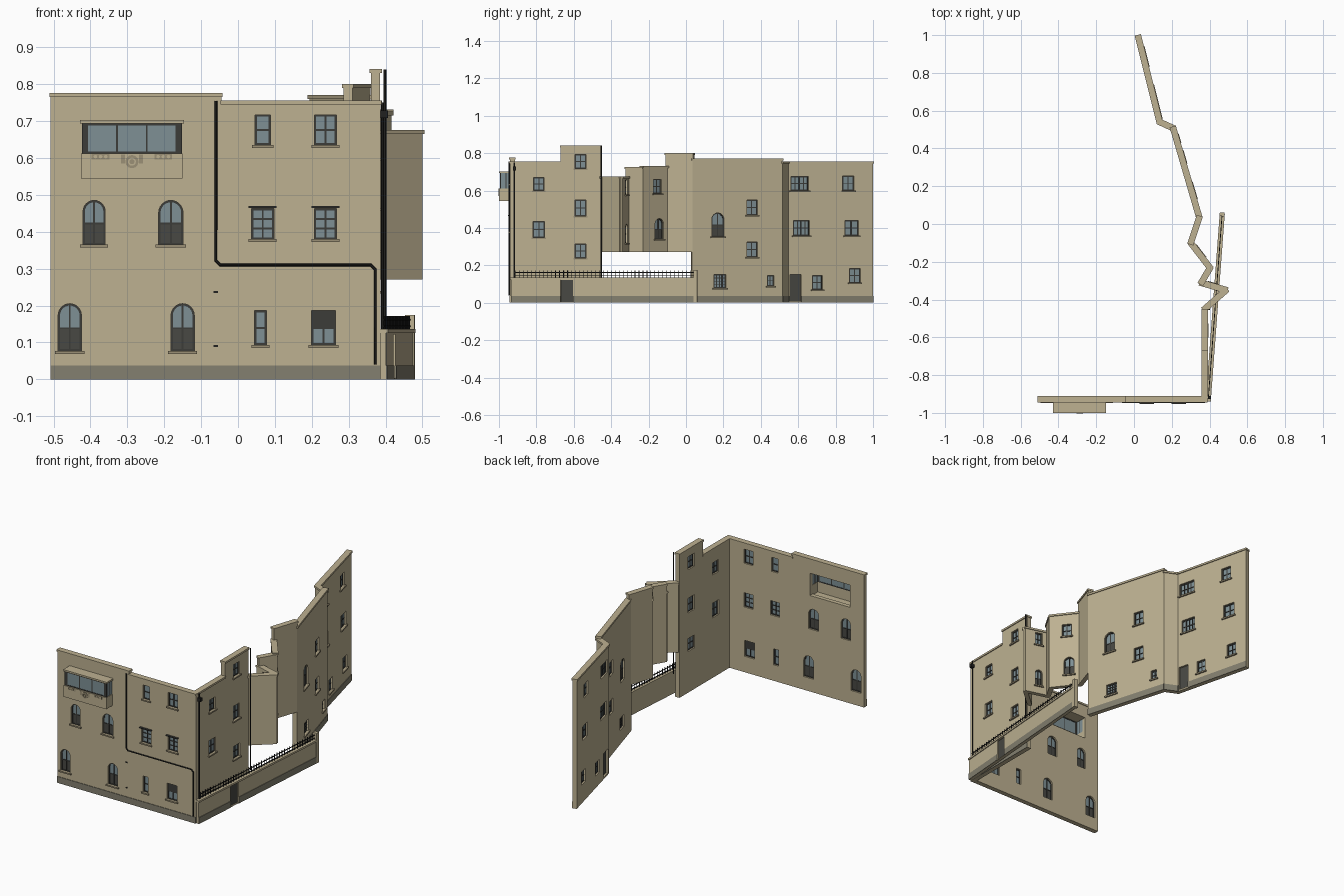
import bpy, bmesh, math
from mathutils import Matrix, Vector

cube = bpy.data.objects.get("Cube")
if cube:
    bpy.data.objects.remove(cube, do_unlink=True)


def material(name, r, g, b):
    m = bpy.data.materials.new(name)
    m.use_nodes = True
    m.diffuse_color = (r, g, b, 1)
    m.node_tree.nodes["Principled BSDF"].inputs["Base Color"].default_value = (r, g, b, 1)
    return m


STONE = material("sand stone", .51, .44, .285)
TRIM = material("stone trim", .33, .28, .18)
PLINTH = material("grey plinth", .23, .215, .16)
GLASS = material("blue grey glass", .21, .28, .30)
DARK = material("dark panel", .065, .065, .056)
FRAME = material("window frame", .045, .045, .04)
IRON = material("black iron", .015, .015, .014)

HALF = .0125     # half the wall thickness
BAR = .005       # window bar width


def bake(name, curve, matrix, mat):
    """Turn a curve into a clean mesh object."""
    temp = bpy.data.objects.new("temp", curve)
    bpy.context.collection.objects.link(temp)
    bpy.context.view_layer.update()
    graph = bpy.context.evaluated_depsgraph_get()
    mesh = bpy.data.meshes.new_from_object(temp.evaluated_get(graph))
    bpy.data.objects.remove(temp, do_unlink=True)
    bm = bmesh.new()
    bm.from_mesh(mesh)
    bmesh.ops.remove_doubles(bm, verts=bm.verts, dist=1e-5)
    bmesh.ops.recalc_face_normals(bm, faces=bm.faces)
    bm.transform(matrix)
    for f in bm.faces:
        f.material_index = 0
        f.smooth = False
    bm.to_mesh(mesh)
    bm.free()
    mesh.materials.clear()
    mesh.materials.append(mat)
    mesh.name = name
    bpy.context.collection.objects.link(bpy.data.objects.new(name, mesh))


def plate(name, mat, base, loops, w0, w1):
    """Flat outlines (inner loops are holes) extruded from depth w0 to w1."""
    if not loops:
        return
    curve = bpy.data.curves.new(name, 'CURVE')
    curve.dimensions = '2D'
    curve.fill_mode = 'BOTH'
    curve.extrude = (w1 - w0) / 2
    for loop in loops:
        s = curve.splines.new('POLY')
        s.points.add(len(loop) - 1)
        for p, (u, z) in zip(s.points, loop):
            p.co = (u, z, 0, 1)
        s.use_cyclic_u = True
    bake(name, curve, base @ Matrix.Translation((0, 0, (w0 + w1) / 2)), mat)


def pipe(name, points, radius=.004):
    curve = bpy.data.curves.new(name, 'CURVE')
    curve.dimensions = '3D'
    curve.bevel_depth = radius
    curve.bevel_resolution = 1
    curve.use_fill_caps = True
    s = curve.splines.new('POLY')
    s.points.add(len(points) - 1)
    for p, co in zip(s.points, points):
        p.co = (*co, 1)
    bake(name, curve, Matrix.Identity(4), IRON)


def rect(u0, u1, z0, z1):
    return [(u0, z0), (u1, z0), (u1, z1), (u0, z1)]


def ring(u, z, r, n=12):
    return [(u + r * math.cos(math.tau * i / n), z + r * math.sin(math.tau * i / n)) for i in range(n)]


def arch(u0, u1, z0, z1):
    r, um = (u1 - u0) / 2, (u0 + u1) / 2
    arc = [(um + r * math.cos(math.pi * i / 12), z1 - r + r * math.sin(math.pi * i / 12)) for i in range(13)]
    return [(u0, z0), (u1, z0)] + arc


def panes(u0, u1, z0, z1, cols, rows):
    w, h = (u1 - u0 - BAR) / cols, (z1 - z0 - BAR) / rows
    return [rect(u0 + BAR + i * w, u0 + (i + 1) * w, z0 + BAR + j * h, z0 + (j + 1) * h)
            for j in range(rows) for i in range(cols)]


def arch_panes(u0, u1, z0, z1):
    """Two square panes below, two quarter-round panes above."""
    um, r = (u0 + u1) / 2, (u1 - u0) / 2 - BAR
    zm, spring, g = z0 + (z1 - z0) * .5, z1 - BAR - r, BAR / 2
    top = spring + math.sqrt(r * r - g * g)
    upper = []
    for side in (-1, 1):
        arc = [(um + side * r * math.cos(math.pi * i / 12), spring + r * math.sin(math.pi * i / 12)) for i in range(6)]
        upper.append([(um + side * g, zm), (um + side * (r), zm)] + arc + [(um + side * g, top)])
    return panes(u0, u1, z0, zm, 2, 1), upper


def frame_of(a, b):
    """Local axes: along the wall, up, outwards."""
    d = Vector((b[0] - a[0], b[1] - a[1], 0)).normalized()
    n = d.cross(Vector((0, 0, 1)))
    m = Matrix((d, (0, 0, 1), n)).transposed().to_4x4()
    m.translation = (a[0], a[1], 0)
    return m


GRIDS = {"sash": (2, 2), "slim": (1, 2), "tall": (2, 3), "wide": (4, 2), "bars": (4, 4), "blind": (2, 2)}


def wall(name, a, b, z0, tops, openings=(), axis=1, ext=.006, half=HALF):
    """A wall from a to b; tops are (end position, height), openings (kind, centre, z, width, height)."""
    base = frame_of(a, b)
    length = math.dist(a, b)
    along = lambda c: (c - a[axis]) / (b[axis] - a[axis]) * length
    steps, start = [], -ext
    for end, h in tops:
        stop = length + ext if end is None else along(end)
        steps.append((start, stop, h))
        start = stop
    outline = [(-ext, z0), (length + ext, z0)]
    for u0, u1, h in reversed(steps):
        outline += [(u1, h), (u0, h)]
    holes, frames, glass, dark, blinds, sills, hoods, doors = ([] for _ in range(8))
    for kind, c, z, w, h in openings:
        u0, u1 = sorted((along(c - w / 2), along(c + w / 2)))
        box = (u0, u1, z, z + h)
        shape = arch(*box) if kind == "arch" else rect(*box)
        holes.append(shape)
        if kind == "open":
            continue
        if kind == "door":
            dark.append(shape)
            doors.append((u0, u1))
            continue
        frames.append(shape)
        if kind == "arch":
            lower, upper = arch_panes(*box)
            dark += lower
            glass += upper
        else:
            cells = panes(*box, *GRIDS[kind])
            if kind == "blind":
                blinds += cells[2:]
                cells = cells[:2]
            glass += cells
            frames += cells
        if kind == "arch":
            frames += lower + upper
        sills.append(rect(u0 - .008, u1 + .008, z - .008, z))
        if kind == "tall":
            hoods.append(rect(u0 - .008, u1 + .008, z + h + .002, z + h + .007))
    plate(name, STONE, base, [outline] + holes, -half, half)
    plate(name + "_coping", STONE, base, [rect(u - .003, v + .003, h - .01, h + .001) for u, v, h in steps],
          -half - .004, half + .005)
    plate(name + "_window_frames", FRAME, base, frames, -.004, .004)
    plate(name + "_glass", GLASS, base, glass, -.001, .001)
    plate(name + "_dark_panels", DARK, base, dark, -.002, .002)
    plate(name + "_blinds", STONE, base, blinds, -.001, .001)
    plate(name + "_sills", TRIM, base, sills, 0, half + .008)
    plate(name + "_hoods", FRAME, base, hoods, half - .002, half + .012)
    if z0 == 0:
        edges = [-ext] + [u for d in sorted(doors) for u in d] + [length + ext]
        plate(name + "_plinth", PLINTH, base,
              [rect(u, v, 0, .037) for u, v in zip(edges[::2], edges[1::2]) if v > u], half - .001, half + .003)
    return base, length


# Front and long side wall
wall("front_wall", (-.502, -.928), (.38, -.928), 0, [(-.045, .775), (None, .755)], [
    ("open", -.288, .56, .258, .13),
    ("slim", .067, .635, .042, .082), ("sash", .237, .635, .06, .082),
    ("tall", .067, .38, .06, .083), ("tall", .237, .38, .06, .083),
    ("slim", .061, .093, .033, .093), ("blind", .232, .093, .065, .093),
    ("arch", -.39, .365, .06, .12), ("arch", -.182, .365, .066, .12),
    ("arch", -.456, .077, .063, .128), ("arch", -.15, .077, .063, .128)], axis=0)
wall("side_wall", (.373, -.92), (.373, -.46), 0, [(-.67, .755), (None, .84)], [
    ("sash", -.787, .6, .057, .07), ("sash", -.787, .35, .06, .085),
    ("sash", -.564, .717, .058, .075), ("sash", -.564, .465, .058, .085),
    ("sash", -.564, .24, .06, .075)])

# Raised zigzag walls over the gap
wall("gap_wall_a", (.373, -.45), (.487, -.35), .27, [(None, .675)])
wall("gap_wall_b", (.487, -.35), (.355, -.312), .27, [(None, .675)], [
    ("sash", .415, .58, .04, .075), ("arch", .415, .32, .04, .1)], axis=0)
wall("gap_wall_c", (.355, -.312), (.402, -.232), .27, [(None, .725)])
wall("gap_wall_d", (.402, -.232), (.3, -.1), .27, [(None, .73)], [
    ("sash", -.16, .585, .042, .075), ("arch", -.15, .34, .045, .11)])
wall("gap_wall_e", (.3, -.1), (.345, .035), .27, [(None, .8)])

# Rear walls
wall("rear_wall_near", (.345, .035), (.207, .507), 0, [(None, .77)], [
    ("arch", .167, .355, .065, .125), ("sash", .35, .47, .057, .08), ("sash", .35, .245, .057, .08),
    ("sash", .449, .09, .035, .055), ("bars", .178, .08, .065, .07)])
wall("rear_wall_link", (.207, .507), (.135, .54), 0, [(None, .755)])
wall("rear_wall_far", (.135, .54), (.022, .992), 0, [(None, .755)], [
    ("door", .583, .01, .06, .14), ("wide", .605, .6, .095, .075), ("sash", .865, .6, .06, .078),
    ("wide", .615, .36, .085, .08), ("sash", .883, .36, .072, .08),
    ("sash", .7, .07, .054, .075), ("sash", .9, .107, .058, .075)])

# Boundary wall with railing and end pier
fence, run = wall("boundary_wall", (.393, -.93), (.466, .045), 0, [(None, .135)],
                  [("door", -.637, .004, .065, .118)], half=.009)
plate("boundary_pier", STONE, fence, [rect(run - .004, run + .016, 0, .175)], -.013, .013)
count = 44
plate("railing_bars", IRON, fence,
      [rect(u - .0015, u + .0015, .13, .172) for u in (.02 + i * (run - .04) / count for i in range(count + 1))],
      -.0015, .0015)
plate("railing_rails", IRON, fence, [rect(.01, run, z, z + .004) for z in (.142, .16)], -.002, .002)

# Projecting bay window, open to the inside
bay = frame_of((0, -.928), (1, -.928))
L, R, SILL, HEAD = -.425, -.15, .612, .693
plate("bay_parapet", STONE, bay, [rect(L, R, .545, SILL)], .06, .072)
plate("bay_cheeks", STONE, bay, [rect(L, L + .008, .545, SILL), rect(R - .008, R, .545, SILL)], HALF, .06)
plate("bay_floor", STONE, bay, [rect(L + .008, R - .008, .545, .553)], .01, .06)
plate("bay_roof", STONE, bay, [rect(L - .003, R + .003, HEAD, .703)], HALF, .072)
lights = panes(L + .014, R - .014, SILL, HEAD, 3, 1)
plate("bay_front_frame", FRAME, bay, [rect(L + .002, R - .002, SILL, HEAD)] + lights, .06, .066)
plate("bay_front_glass", GLASS, bay, lights, .062, .064)
plate("bay_side_glass", GLASS, bay, [rect(x - .001, x + .001, SILL, HEAD) for x in (L + .005, R - .005)], HALF, .06)
plate("bay_side_posts", FRAME, bay, [rect(x - .003, x + .003, SILL, HEAD) for x in (L + .005, R - .005)], .033, .038)

# Carved crest and side panels on the bay
mid = (L + R) / 2
plate("bay_crest", TRIM, bay, [ring(mid, .59, .018), ring(mid, .59, .011)], .07, .0745)
plate("bay_crest_boss", TRIM, bay, [ring(mid, .59, .007)], .07, .0745)
plate("bay_crest_wings", TRIM, bay, [rect(mid - .03, mid - .019, .585, .61), rect(mid + .019, mid + .03, .585, .61)],
      .07, .0735)
for side in (-1, 1):
    x = mid + side * .085
    plate("bay_carved_panel", TRIM, bay, [rect(x - .024, x + .024, .596, .611)]
          + [ring(x + k * .014, .6035, .005, 8) for k in (-1, 0, 1)], .07, .0735)

# Drain pipes, hopper and vents
Y = -.945
pipe("front_drain_pipe", [(-.06, Y, .755), (-.06, Y, .322), (-.048, Y, .31), (.36, Y, .31),
                          (.372, Y, .298), (.372, Y, .04)])
pipe("corner_drain_pipe", [(.392, -.918, .03), (.392, -.918, .75)])
pipe("tall_drain_pipe", [(.398, -.453, .13), (.398, -.453, .84)])
plate("drain_hopper", IRON, bay, [rect(.385, .407, .708, .728)], -.018, -.002)
plate("wall_vents", IRON, bay, [rect(-.066, -.054, z - .003, z + .003) for z in (.09, .237)], HALF - .001, HALF + .003)
